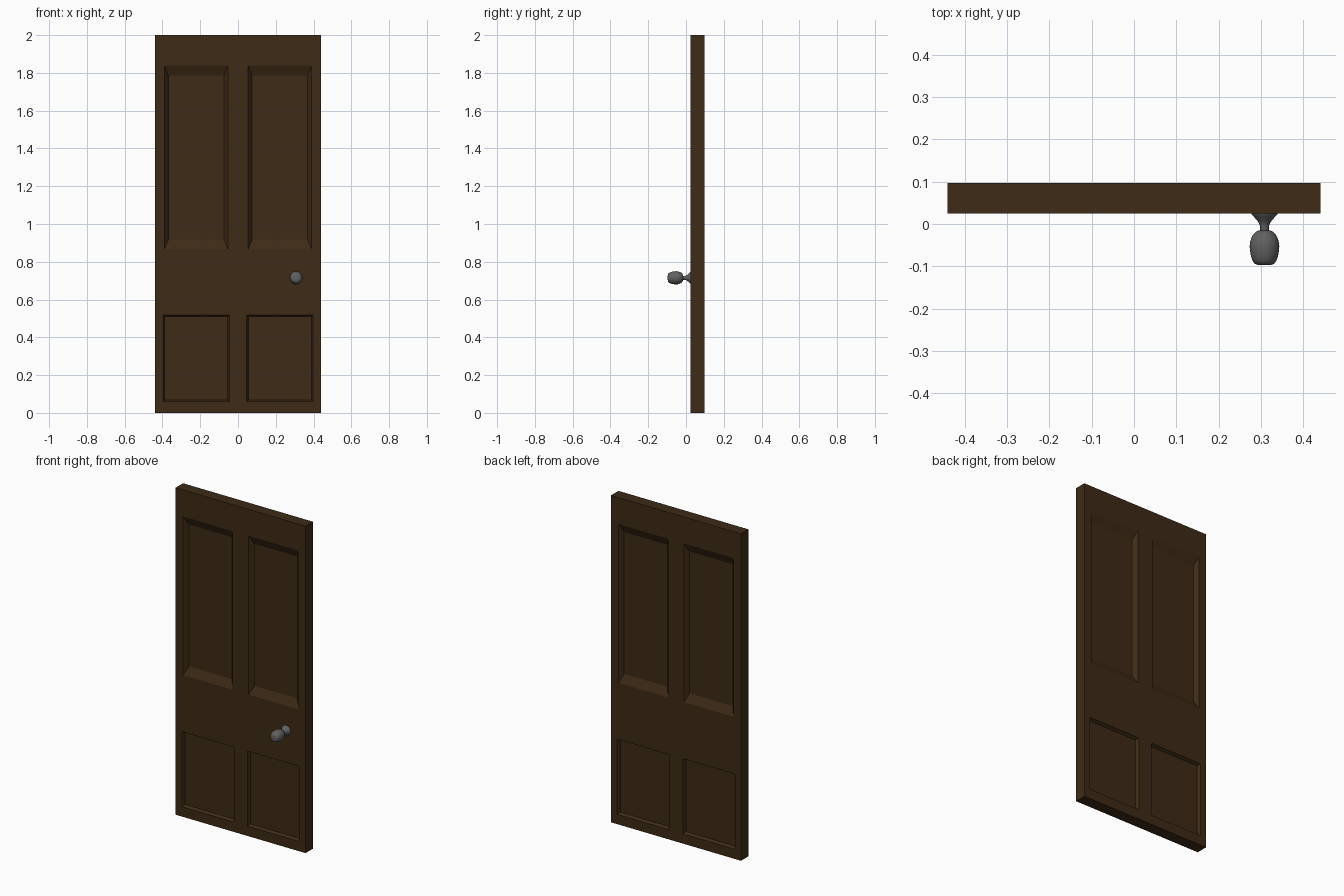
import bpy, bmesh, math

if "Cube" in bpy.data.objects:
    bpy.data.objects.remove(bpy.data.objects["Cube"])


def material(name, rgb):
    m = bpy.data.materials.new(name)
    m.diffuse_color = (*rgb, 1)
    m.use_nodes = True
    m.node_tree.nodes["Principled BSDF"].inputs["Base Color"].default_value = m.diffuse_color
    return m


def make_object(name, bm, mat):
    bmesh.ops.recalc_face_normals(bm, faces=bm.faces)
    me = bpy.data.meshes.new(name)
    bm.to_mesh(me)
    bm.free()
    me.materials.append(mat)
    ob = bpy.data.objects.new(name, me)
    bpy.context.collection.objects.link(ob)
    return ob


wood = material("dark_wood", (0.048, 0.024, 0.008))
metal = material("dark_metal", (0.12, 0.12, 0.12))

FRONT, BACK = 0.025, 0.097

# Door slab: a grid of stiles and rails on each side, with four recessed panels
rows = [0, 0.06, 0.519, 0.867, 1.838, 2]
lower = [-0.44, -0.398, -0.046, 0.046, 0.398, 0.44]
upper = [-0.44, -0.389, -0.054, 0.054, 0.389, 0.44]
# panel row: (side bevel, bottom bevel, top bevel, depth)
panels = {1: (0.009, 0.009, 0.010, 0.018), 3: (0.021, 0.05, 0.053, 0.025)}

bm = bmesh.new()
sheets = []
for y, inward in ((FRONT, 1), (BACK, -1)):
    grid = [[bm.verts.new((x, y, z)) for x in (lower if j < 3 else upper)]
            for j, z in enumerate(rows)]
    sheets.append(grid)
    for j in range(5):
        for i in range(5):
            outer = [grid[j][i], grid[j][i + 1], grid[j + 1][i + 1], grid[j + 1][i]]
            if j in panels and i in (1, 3):
                side, bottom, top, depth = panels[j]
                offsets = [(side, bottom), (-side, bottom), (-side, -top), (side, -top)]
                inner = [bm.verts.new((v.co.x + dx, y + inward * depth, v.co.z + dz))
                         for v, (dx, dz) in zip(outer, offsets)]
                bm.faces.new(inner)
                for k in range(4):
                    n = (k + 1) % 4
                    bm.faces.new((outer[k], outer[n], inner[n], inner[k]))
            else:
                bm.faces.new(outer)

# Door edges joining the two sides
rim = ([(0, i) for i in range(5)] + [(j, 5) for j in range(5)]
       + [(5, i) for i in range(5, 0, -1)] + [(j, 0) for j in range(5, 0, -1)])
f, b = sheets
for (j, i), (m, n) in zip(rim, rim[1:] + rim[:1]):
    bm.faces.new((f[j][i], f[m][n], b[m][n], b[j][i]))
make_object("door_slab", bm, wood)


# Turned parts: (radius, y) profile spun about the knob axis
def turned(name, profile, segments=32):
    bm = bmesh.new()
    cx, cz = 0.308, 0.715
    rings = [[bm.verts.new((cx + r * math.cos(2 * math.pi * s / segments), y,
                            cz + r * math.sin(2 * math.pi * s / segments)))
              for s in range(segments)] for r, y in profile]
    for a, c in zip(rings, rings[1:]):
        for s in range(segments):
            n = (s + 1) % segments
            bm.faces.new((a[s], a[n], c[n], c[s]))
    bm.faces.new(rings[0])
    bm.faces.new(rings[-1])
    ob = make_object(name, bm, metal)
    bpy.ops.object.select_all(action='DESELECT')
    ob.select_set(True)
    bpy.context.view_layer.objects.active = ob
    bpy.ops.object.shade_smooth_by_angle(angle=math.radians(35))


turned("knob_stem", [(0.032, 0.027), (0.031, 0.024), (0.025, 0.017), (0.018, 0.009),
                     (0.013, 0.002), (0.011, -0.004), (0.010, -0.020)])
turned("knob_handle", [(0.013, -0.015), (0.021, -0.019), (0.027, -0.025), (0.031, -0.033),
                       (0.034, -0.043), (0.035, -0.053), (0.034, -0.064), (0.032, -0.076),
                       (0.028, -0.087), (0.024, -0.093), (0.018, -0.096), (0.008, -0.097)])
